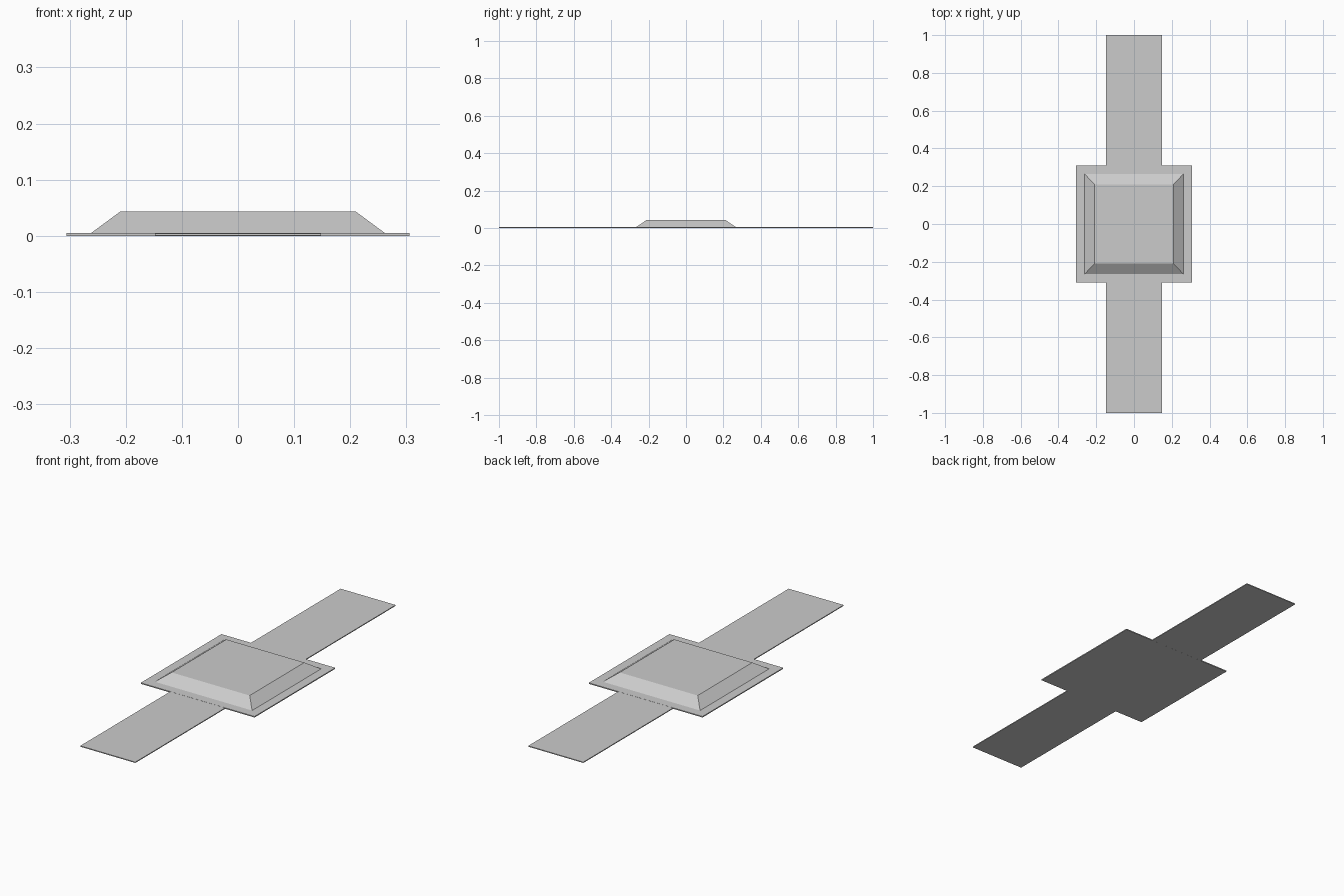
import bpy
import bmesh

if "Cube" in bpy.data.objects:
    bpy.data.objects.remove(bpy.data.objects["Cube"])


def tapered_box(name, bottom, top, z0, z1):
    """Four-sided block; bottom and top are (half x, half y)."""
    bm = bmesh.new()
    bmesh.ops.create_cube(bm, size=2)
    for v in bm.verts:
        half, z = (top, z1) if v.co.z > 0 else (bottom, z0)
        v.co = (v.co.x * half[0], v.co.y * half[1], z)
    mesh = bpy.data.meshes.new(name)
    bm.to_mesh(mesh)
    bm.free()
    obj = bpy.data.objects.new(name, mesh)
    bpy.context.collection.objects.link(obj)
    return obj


# Long thin strip running front to back under the plate
tapered_box("strap", (0.148, 1.0), (0.148, 1.0), 0.0002, 0.0045)
# Thin square plate in the middle
tapered_box("base_plate", (0.306, 0.31), (0.306, 0.31), 0.0, 0.005)
# Raised block with sloping sides, seated on the plate
tapered_box("raised_block", (0.263, 0.267), (0.21, 0.21), 0.004, 0.043)
